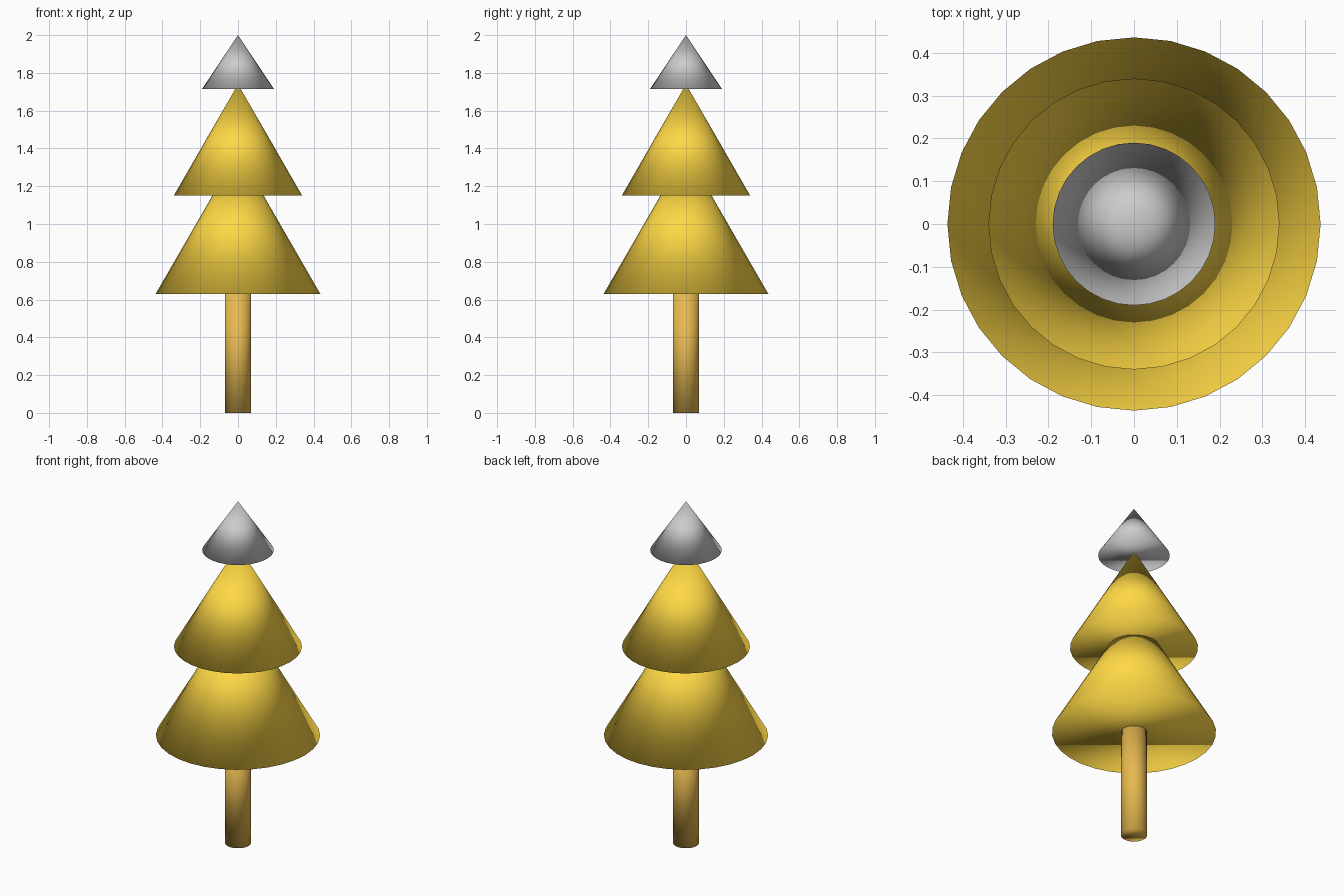
import bpy

if "Cube" in bpy.data.objects:
    bpy.data.objects.remove(bpy.data.objects["Cube"])


def make_material(name, rgb):
    mat = bpy.data.materials.new(name)
    mat.diffuse_color = (*rgb, 1.0)
    mat.use_nodes = True
    mat.node_tree.nodes["Principled BSDF"].inputs["Base Color"].default_value = mat.diffuse_color
    return mat


def finish(name, mat):
    obj = bpy.context.object
    obj.name = name
    bpy.ops.object.shade_smooth()   # fully smooth, including the base rims
    if mat:
        obj.data.materials.append(mat)
    return obj


def add_cone(name, radius, z_base, z_tip, mat=None):
    height = z_tip - z_base
    bpy.ops.mesh.primitive_cone_add(vertices=32, radius1=radius, radius2=0,
                                    depth=height,
                                    location=(0, 0, z_base + height / 2))
    return finish(name, mat)


gold = make_material("gold_foliage", (1.0, 0.69, 0.06))
brown = make_material("brown_bark", (0.80, 0.49, 0.08))

# Trunk, tucked slightly into the lowest tier
TRUNK_TOP = 0.65
bpy.ops.mesh.primitive_cylinder_add(vertices=32, radius=0.07, depth=TRUNK_TOP,
                                    location=(0, 0, TRUNK_TOP / 2))
finish("trunk", brown)

# Foliage tiers, each tip buried in the tier above
add_cone("lower_foliage", 0.436, 0.63, 1.385, gold)
add_cone("middle_foliage", 0.34, 1.15, 1.74, gold)

# Plain grey top tier
add_cone("top_foliage", 0.19, 1.715, 2.0)
